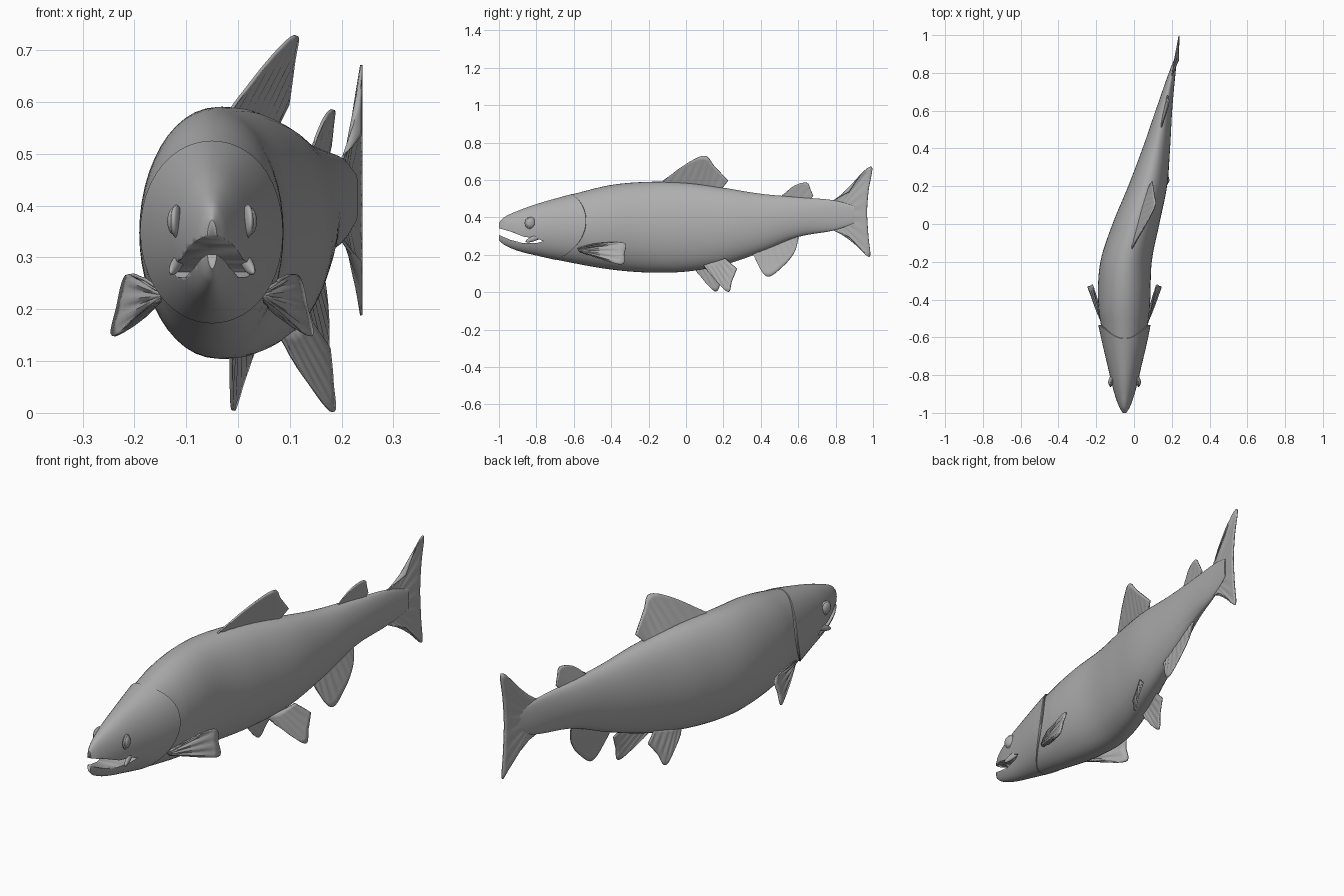
import bpy, bmesh
from math import sin, cos, pi
from mathutils import Vector

if "Cube" in bpy.data.objects:
    bpy.data.objects.remove(bpy.data.objects["Cube"])

GREY = (0.42, 0.42, 0.42, 1)
mat = bpy.data.materials.new("plain grey")
mat.use_nodes = True
mat.diffuse_color = GREY
mat.node_tree.nodes["Principled BSDF"].inputs["Base Color"].default_value = GREY

# Stations along the fish: y, spine x, half width, belly z, back z
STATIONS = [Vector(s) for s in (
    (-1.0, -.05, .010, .278, .372), (-.97, -.05, .028, .252, .402),
    (-.9, -.05, .053, .222, .434), (-.8, -.05, .078, .197, .470),
    (-.6, -.05, .118, .155, .525), (-.4, -.052, .138, .121, .573),
    (-.2, -.042, .136, .105, .59), (0, .01, .124, .11, .585),
    (.2, .072, .103, .145, .558), (.4, .118, .073, .213, .526),
    (.6, .158, .044, .295, .508), (.8, .202, .018, .332, .49),
    (.9, .228, .004, .37, .46))]


def spline(pts, i, t):
    """Smooth curve through pts, on the span after point i."""
    a, b, c, d = (pts[max(0, min(len(pts) - 1, i + k))] for k in (-1, 0, 1, 2))
    return b + .5 * t * (c - a + t * (2 * a - 5 * b + 4 * c - d + t * (3 * (b - c) + d - a)))


def station(y):
    i = 0
    while i < len(STATIONS) - 2 and y > STATIONS[i + 1][0]:
        i += 1
    lo, hi = STATIONS[i][0], STATIONS[i + 1][0]
    t = max(0, min(1, (y - lo) / (hi - lo)))
    # Tangents are scaled for uneven spacing
    def slope(k):
        p, n = STATIONS[max(0, k - 1)], STATIONS[min(len(STATIONS) - 1, k + 1)]
        return (n - p) / (n[0] - p[0]) * (hi - lo)
    a, b, u = STATIONS[i], STATIONS[i + 1], 1 - t
    return (a * (u * u * (1 + 2 * t)) + slope(i) * (t * u * u)
            + b * (t * t * (3 - 2 * t)) - slope(i + 1) * (t * t * u))


def skin(y, ang, wide=1, tall=1):
    """Point on the oval cross-section at y."""
    _, cx, hw, lo, hi = station(y)
    return Vector((cx + hw * wide * cos(ang), y, (lo + hi) / 2 + (hi - lo) / 2 * tall * sin(ang)))


def finish(name, bm, angle=40):
    bmesh.ops.recalc_face_normals(bm, faces=bm.faces)
    me = bpy.data.meshes.new(name)
    bm.to_mesh(me)
    bm.free()
    ob = bpy.data.objects.new(name, me)
    bpy.context.collection.objects.link(ob)
    me.materials.append(mat)
    bpy.ops.object.select_all(action='DESELECT')
    ob.select_set(True)
    bpy.context.view_layer.objects.active = ob
    bpy.ops.object.shade_smooth_by_angle(angle=angle * pi / 180)
    return ob


def loft(name, rings):
    bm = bmesh.new()
    rows = [[bm.verts.new(p) for p in r] for r in rings]
    n = len(rows[0])
    for a, b in zip(rows, rows[1:]):
        for k in range(n):
            bm.faces.new((a[k], a[(k + 1) % n], b[(k + 1) % n], b[k]))
    for r in (rows[0], rows[-1]):
        mid = bm.verts.new(sum((v.co for v in r), Vector()) / n)
        for k in range(n):
            bm.faces.new((r[k], r[(k + 1) % n], mid))
    return finish(name, bm)


SIDES = 48
ANGLES = [2 * pi * k / SIDES for k in range(SIDES)]

# Body, starting inside the head
loft("body", [[skin(-.7 + 1.6 * r / 60, a, .98 if r < 8 else 1) for a in ANGLES] for r in range(61)])

# Head with gill covers overlapping the body
def head_point(u, a, wide, tall):
    z = skin(-.56, a).z
    rear = -.535 - .12 * ((z - .38) / .2) ** 2
    return skin(-1 + u * (1 + rear), a, wide, tall)

rings = [[head_point(u := (r / 40) ** 1.3, a, 1 + .09 * u ** 3, 1 + .012 * u) for a in ANGLES] for r in range(41)]
rings.append([head_point(1.004, a, 1.06, 1.0) for a in ANGLES])
rings.append([head_point(.99, a, .9, .93) for a in ANGLES])
head = loft("head", rings)

# Open mouth cut through the head
MOUTH = [(-1.1, .35), (-1, .342), (-.94, .325), (-.87, .297), (-.79, .285),
         (-.765, .272), (-.80, .262), (-.87, .262), (-.94, .28), (-1, .306), (-1.1, .32)]
bm = bmesh.new()
face = bm.faces.new([bm.verts.new((-.3, y, z)) for y, z in MOUTH])
out = bmesh.ops.extrude_face_region(bm, geom=[face])
bmesh.ops.translate(bm, vec=(.5, 0, 0), verts=[v for v in out["geom"] if isinstance(v, bmesh.types.BMVert)])
cutter = finish("mouth_cutter", bm)
cutter.hide_render = True
cut = head.modifiers.new("mouth", 'BOOLEAN')
cut.object, cut.operation, cut.solver = cutter, 'DIFFERENCE', 'EXACT'
bpy.context.view_layer.objects.active = head
bpy.ops.object.modifier_apply(modifier="mouth")
bpy.data.objects.remove(cutter)


# Eyes, eye rims and upper lip plates
def blob(name, loc, scale, tilt=(0, 0, 0)):
    bpy.ops.mesh.primitive_uv_sphere_add(segments=24, ring_count=14, radius=1, location=loc, rotation=tilt)
    ob = bpy.context.object
    ob.name, ob.scale = name, scale
    ob.data.materials.append(mat)
    bpy.ops.object.shade_smooth()

for side, label in ((-1, "right"), (1, "left")):
    blob(label + "_eye", (-.05 + side * .072, -.832, .37), (.014, .025, .027), (0, 0, side * .2))
    blob(label + "_eye_rim", (-.05 + side * .069, -.832, .37), (.010, .031, .032), (0, 0, side * .2))
    blob(label + "_lip_plate", (-.05 + side * .068, -.81, .288), (.010, .052, .014), (.35, 0, side * .25))


# Fins: a rippled sheet between a root curve and a tip curve
def fin(name, root, tip, ripple=.002, rays=9, thick=.006):
    bm = bmesh.new()
    cols, rows = rays * 4, 8

    def along(pts, t):
        s = t * (len(pts) - 1)
        i = min(int(s), len(pts) - 2)
        return spline([Vector(p) for p in pts], i, s - i)

    grid = []
    for c in range(cols + 1):
        a, b = along(root, c / cols), along(tip, c / cols)
        wave = Vector((ripple * sin(2 * pi * rays * c / cols), 0, 0))
        sheet = [a.lerp(b, r / rows) + wave * sin(pi * r / rows) for r in range(rows + 1)]
        grid.append([bm.verts.new(p) for p in sheet])
    for p, q in zip(grid, grid[1:]):
        for r in range(rows):
            bm.faces.new((p[r], q[r], q[r + 1], p[r + 1]))
    ob = finish(name, bm, 60)
    mod = ob.modifiers.new("thickness", 'SOLIDIFY')
    mod.thickness, mod.offset = thick, 0


def middle(pts, lean=0, base=0):
    """Place y, z points on the curved midline, leaning to the left."""
    return [(station(y)[1] + lean * abs(z - base), y, z) for y, z in pts]


fin("dorsal_fin", middle([(-.15, .57), (-.02, .57), (.1, .555), (.18, .54)], .4, .55),
    middle([(-.14, .582), (.0, .685), (.1, .728), (.15, .675), (.225, .595)], .4, .55))
fin("adipose_fin", middle([(.5, .505), (.58, .5), (.66, .49)], .2, .5),
    middle([(.52, .52), (.58, .57), (.645, .585), (.665, .55), (.68, .515)], .2, .5), .001, 4)
fin("anal_fin", middle([(.35, .24), (.48, .27), (.6, .31)], .2, .3),
    middle([(.36, .2), (.43, .085), (.52, .14), (.58, .215), (.6, .285)], .2, .3))
fin("tail_fin", middle([(.78, .488), (.82, .45), (.83, .41), (.82, .37), (.78, .335)]),
    [(.237, .87, .535), (.238, .94, .635), (.238, .995, .667), (.238, .977, .55), (.238, .968, .43),
     (.238, .975, .3), (.238, .983, .19), (.238, .93, .235), (.237, .87, .295)], .0015, 12, .005)

# Paired belly fins, set unevenly by the bend of the body
fin("right_pelvic_fin", [(-.01, .04, .15), (.0, .1, .15), (.03, .19, .16)],
    [(-.014, .06, .105), (-.01, .155, .005), (.01, .19, .06), (.03, .23, .118)], .002, 6)
fin("left_pelvic_fin", [(.08, .09, .15), (.11, .15, .16), (.14, .21, .18)],
    [(.10, .12, .11), (.18, .22, .003), (.182, .245, .06), (.176, .272, .125)], .002, 6)

# Paired breast fins, mirrored about the head's midline
for side, label in ((-1, "right"), (1, "left")):
    fin(label + "_pectoral_fin",
        [(-.05 + side * x, y, z) for x, y, z in ((.098, -.58, .235), (.10, -.575, .225), (.10, -.565, .215))],
        [(-.05 + side * x, y, z) for x, y, z in
         ((.13, -.5, .258), (.165, -.335, .265), (.182, -.33, .205), (.19, -.345, .148), (.125, -.48, .19))],
        .004, 6)
